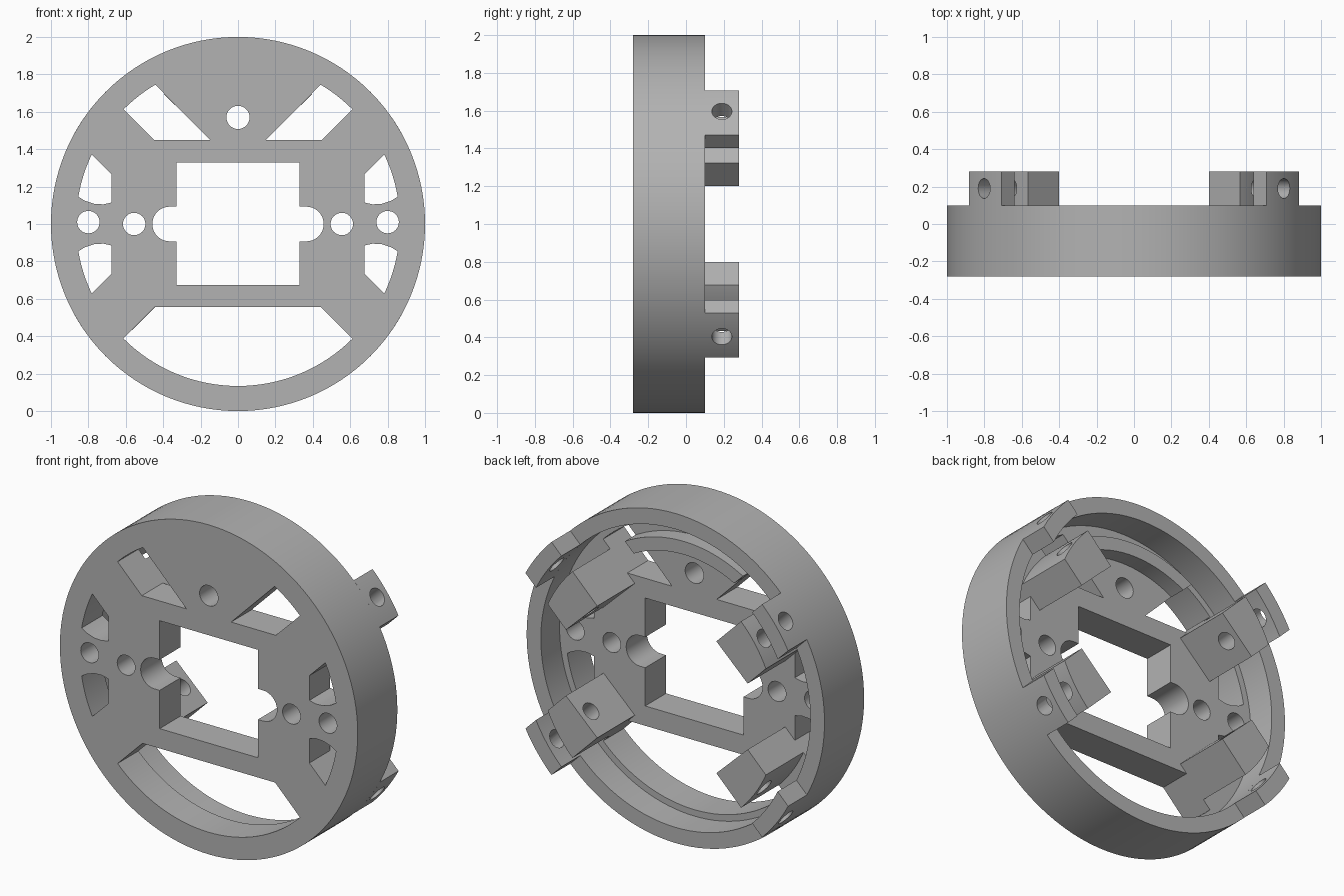
import bpy, bmesh
from math import sin, cos, asin, radians, degrees, pi
from mathutils import Matrix, Vector

if "Cube" in bpy.data.objects:
    bpy.data.objects.remove(bpy.data.objects["Cube"], do_unlink=True)

FRONT, PLATE, RIM, BACK = -0.28, -0.08, 0.10, 0.28
WIDTH = 0.29          # width of the diagonal struts
HOLE_R = 0.866        # outer radius of the plate openings

grey = bpy.data.materials.new("plain grey")
grey.use_nodes = True
colour = (0.45, 0.45, 0.45, 1)
grey.diffuse_color = colour
grey.node_tree.nodes["Principled BSDF"].inputs["Base Color"].default_value = colour


def arc(r, a, b, n=16, cx=0, cz=0):
    angles = [radians(a + (b - a) * i / n) for i in range(n + 1)]
    return [(cx + r * cos(t), cz + r * sin(t)) for t in angles]


def circle(cx, cz, r, n=32):
    return arc(r, 0, 360, n, cx, cz)[:-1]


def flip(points, sx, sz):
    return [(sx * x, sz * z) for x, z in points]


def low_angle(r):
    """Angle where the lower strut edge meets a circle of radius r."""
    return 45 - degrees(asin(WIDTH / r))


def finish(name, bm):
    bmesh.ops.recalc_face_normals(bm, faces=bm.faces[:])
    mesh = bpy.data.meshes.new(name)
    bm.to_mesh(mesh)
    bm.free()
    mesh.materials.append(grey)
    obj = bpy.data.objects.new(name, mesh)
    bpy.context.collection.objects.link(obj)
    return obj


def prism(name, outlines, y0, y1):
    """Extrude x-z outlines, given about the ring centre, along y."""
    bm = bmesh.new()
    for outline in outlines:
        face = bm.faces.new([bm.verts.new((x, y0, z + 1)) for x, z in outline])
        new = bmesh.ops.extrude_face_region(bm, geom=[face])["geom"]
        verts = [v for v in new if isinstance(v, bmesh.types.BMVert)]
        bmesh.ops.translate(bm, verts=verts, vec=(0, y1 - y0, 0))
    return finish(name, bm)


def activate(obj):
    bpy.ops.object.select_all(action='DESELECT')
    obj.select_set(True)
    bpy.context.view_layer.objects.active = obj


def cut(obj, cutter):
    mod = obj.modifiers.new("cut", 'BOOLEAN')
    mod.operation, mod.solver, mod.object = 'DIFFERENCE', 'EXACT', cutter
    activate(obj)
    bpy.ops.object.modifier_apply(modifier=mod.name)
    bpy.data.objects.remove(cutter, do_unlink=True)


def smooth(obj):
    activate(obj)
    bpy.ops.object.shade_smooth_by_angle(angle=radians(30))


# Ring body with a recess behind the front plate
body = prism("ring_body", [circle(0, 0, 1, 128)], FRONT, RIM)
cut(body, prism("recess", [circle(0, 0, 0.905, 128)], PLATE, 1))

# Openings in the plate
right_half = ([(0.33, -0.325), (0.33, -0.093)]
              + arc(0.093, -90, 90, 16, 0.365)
              + [(0.33, 0.093), (0.33, 0.33)])
centre = right_half + [(-x, z) for x, z in reversed(right_half)]
bottom = [(-0.445, -0.445), (0.445, -0.445)] + arc(HOLE_R, -45, -135, 32)
upper = [(0.15, 0.45), (0.45, 0.45)] + arc(HOLE_R, 45, 59.3)
side = (arc(HOLE_R, 9.7, low_angle(HOLE_R)) + [(0.675, 0.265), (0.675, 0.115)]
        + [(0.72, 0.105), (0.77, 0.108), (0.82, 0.125)])
openings = [centre, bottom, circle(0, 0.57, 0.062)]
for sx in (1, -1):
    openings += [flip(upper, sx, 1), flip(side, sx, 1), flip(side, sx, -1),
                 circle(sx * 0.8, 0.01, 0.06), circle(sx * 0.555, 0, 0.06)]
cut(body, prism("openings", openings, -1, 1))
smooth(body)

# Curved rib on the back of the plate
rib = prism("curved_rib", [arc(0.8, 60.3, 119.7, 32) + arc(0.72, 117.9, 62.1, 32)],
            PLATE, 0.02)
smooth(rib)


def bore(sx, sz):
    """Diagonal cross-bore through a tab and its block."""
    direction = Vector((sx, 0, sz)).normalized()
    bm = bmesh.new()
    bmesh.ops.create_cone(bm, cap_ends=True, segments=32, radius1=0.053,
                          radius2=0.053, depth=1.2)
    turn = direction.to_track_quat('Z', 'Y').to_matrix().to_4x4()
    place = Matrix.Translation((sx * 0.8, 0.19, 1 + sz * 0.595))
    bmesh.ops.transform(bm, matrix=place @ turn, verts=bm.verts[:])
    return finish("bore", bm)


# Four rim tabs and four inner blocks, separated by a curved slot
tab = arc(1, low_angle(1), 45) + arc(0.905, 45, low_angle(0.905))
block = [(0.4, 0.4), (0.61, 0.2)] + arc(0.8, low_angle(0.8), 45)
for vertical, sz in (("upper", 1), ("lower", -1)):
    for hand, sx in (("left", 1), ("right", -1)):
        for part, outline, y0 in (("rim_tab", tab, RIM), ("inner_block", block, PLATE)):
            obj = prism(f"{vertical}_{hand}_{part}", [flip(outline, sx, sz)], y0, BACK)
            cut(obj, bore(sx, sz))
            smooth(obj)
